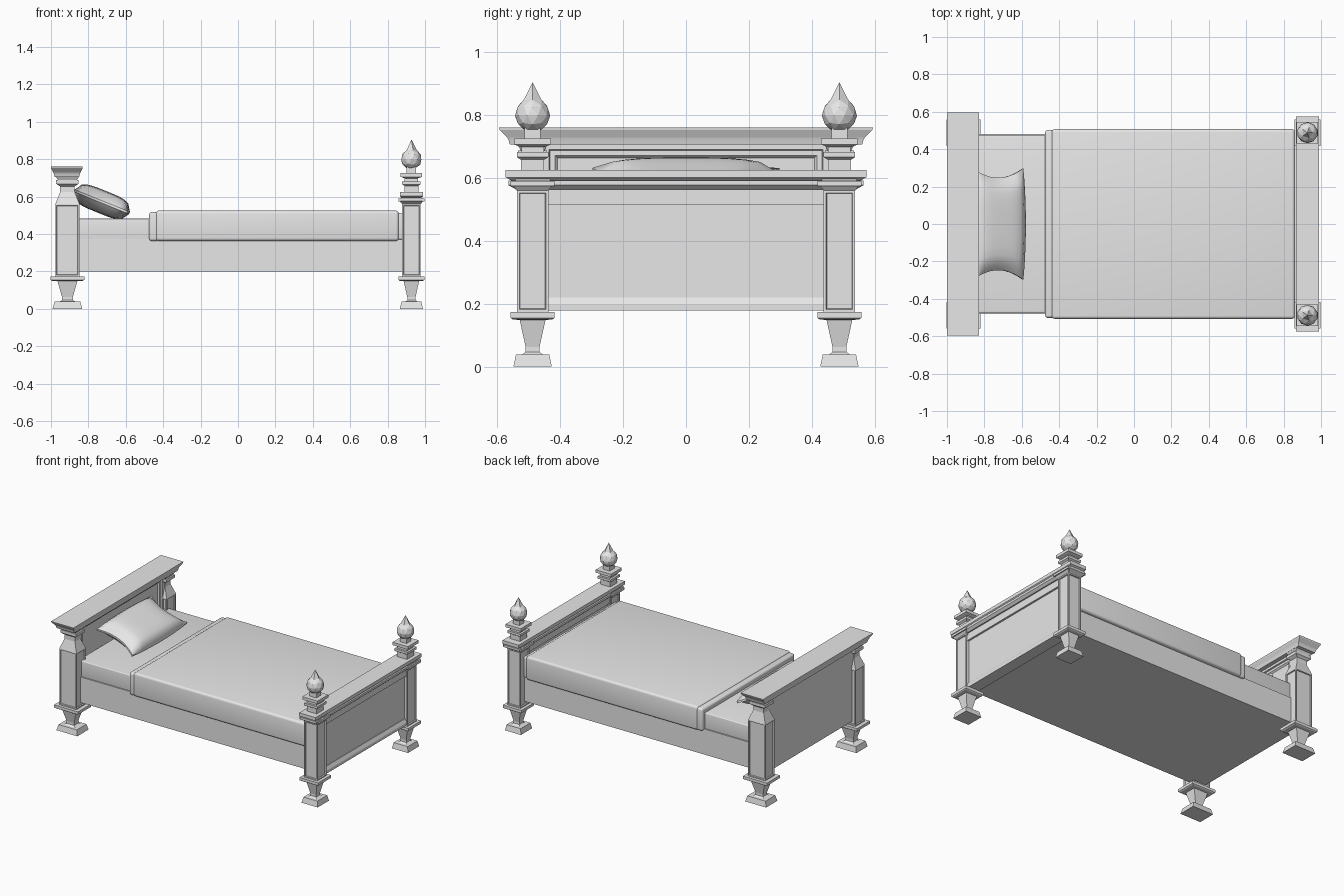
import bpy, bmesh, math
from mathutils import Matrix, Vector

cube = bpy.data.objects.get("Cube")
if cube:
    bpy.data.objects.remove(cube, do_unlink=True)

GREY = (0.8, 0.8, 0.8, 1)
grey = bpy.data.materials.new("plain grey")
grey.use_nodes = True
grey.diffuse_color = GREY
grey.node_tree.nodes["Principled BSDF"].inputs["Base Color"].default_value = GREY


def finish(bm, name, smooth=False):
    bmesh.ops.recalc_face_normals(bm, faces=bm.faces)
    mesh = bpy.data.meshes.new(name)
    bm.to_mesh(mesh)
    bm.free()
    mesh.materials.append(grey)
    obj = bpy.data.objects.new(name, mesh)
    bpy.context.collection.objects.link(obj)
    if smooth:
        bpy.ops.object.select_all(action="DESELECT")
        bpy.context.view_layer.objects.active = obj
        obj.select_set(True)
        bpy.ops.object.shade_smooth_by_angle(angle=math.radians(40))
    return obj


def loft(sections, cx=0, cy=0):
    """Stack of rectangles, each (z, half x, half y)."""
    bm = bmesh.new()
    rings = [[bm.verts.new((cx + sx * hx, cy + sy * hy, z))
              for sx, sy in ((-1, -1), (1, -1), (1, 1), (-1, 1))]
             for z, hx, hy in sections]
    for a, b in zip(rings, rings[1:]):
        for i in range(4):
            j = (i + 1) % 4
            bm.faces.new((a[i], a[j], b[j], b[i]))
    bm.faces.new(rings[0][::-1])
    bm.faces.new(rings[-1])
    bmesh.ops.recalc_face_normals(bm, faces=bm.faces)
    return bm


def box(name, x, y, z, bevel=0.0):
    bm = loft([(z[0], (x[1] - x[0]) / 2, (y[1] - y[0]) / 2),
               (z[1], (x[1] - x[0]) / 2, (y[1] - y[0]) / 2)],
              (x[0] + x[1]) / 2, (y[0] + y[1]) / 2)
    if bevel:
        bmesh.ops.bevel(bm, geom=bm.edges[:], offset=bevel, segments=4,
                        profile=0.5, affect="EDGES")
    return finish(bm, name, bevel > 0)


def post(name, cx, cy, sections, wide):
    """Square post; wide stretches it along x, long shaft faces get panels."""
    bm = loft([(z, h * wide, h) for z, h in sections], cx, cy)
    shaft = [f for f in bm.faces if abs(f.normal.z) < 0.1
             and max(v.co.z for v in f.verts) - min(v.co.z for v in f.verts) > 0.3]
    bmesh.ops.inset_individual(bm, faces=shaft, thickness=0.011, depth=0)
    bmesh.ops.inset_individual(bm, faces=shaft, thickness=0.003, depth=-0.007)
    return finish(bm, name)


HEAD_X, FOOT_X, POST_Y = -0.912, 0.927, 0.488
LEG = [(0, 0.061), (0.038, 0.053), (0.038, 0.034), (0.046, 0.022), (0.062, 0.022),
       (0.148, 0.041), (0.15, 0.063), (0.155, 0.07), (0.174, 0.07), (0.174, 0.05),
       (0.56, 0.05)]
HEAD_TOP = [(0.625, 0.03), (0.655, 0.03), (0.668, 0.046), (0.688, 0.046),
            (0.688, 0.038), (0.71, 0.05)]
FOOT_TOP = [(0.575, 0.062), (0.575, 0.07), (0.59, 0.07), (0.59, 0.055), (0.625, 0.055),
            (0.625, 0.037), (0.658, 0.037), (0.666, 0.05), (0.682, 0.05), (0.682, 0.036),
            (0.698, 0.036), (0.706, 0.058), (0.726, 0.058), (0.726, 0.025), (0.76, 0.025)]

for side, sign in (("left", 1), ("right", -1)):
    post("head_post_" + side, HEAD_X, sign * POST_Y, LEG + HEAD_TOP, 1.3)
    post("foot_post_" + side, FOOT_X, sign * POST_Y, LEG + FOOT_TOP, 1.0)

    # Faceted bud finial drawn up to a point
    bm = bmesh.new()
    bmesh.ops.create_icosphere(bm, subdivisions=2, radius=1)
    for v in bm.verts:
        tip = v.co.z > 0.95
        rise = 0.107 if tip else 0.06 if v.co.z > 0 else 0.052
        v.co = Vector((FOOT_X + v.co.x * 0.056, sign * POST_Y + v.co.y * 0.056,
                       0.798 + v.co.z * rise))
    finish(bm, "finial_" + side)

# Footboard: thin panel between rails, moulded cap on top
box("footboard_panel", (0.903, 0.951), (-0.46, 0.46), (0.18, 0.57))
box("footboard_top_rail", (0.89, 0.964), (-0.46, 0.46), (0.515, 0.57))
finish(loft([(0.178, 0.04, 0.46), (0.197, 0.04, 0.46), (0.22, 0.028, 0.46)], FOOT_X),
       "footboard_bottom_rail")
finish(loft([(0.563, 0.045, 0.54), (0.577, 0.061, 0.565), (0.592, 0.061, 0.565),
             (0.592, 0.05, 0.555), (0.602, 0.062, 0.574), (0.625, 0.062, 0.574)], FOOT_X),
       "footboard_cap")

# Headboard with a stepped recess facing the mattress, and a flared crown
bm = loft([(0.2, 0.035, 0.46), (0.715, 0.035, 0.46)], HEAD_X)
front = [f for f in bm.faces if f.normal.x > 0.9]
for thick, depth in ((0.035, 0), (0.004, -0.01), (0.022, 0), (0.012, -0.01)):
    bmesh.ops.inset_region(bm, faces=front, thickness=thick, depth=depth)
finish(bm, "headboard_panel")
finish(loft([(0.706, 0.066, 0.56), (0.722, 0.07, 0.565), (0.728, 0.072, 0.568),
             (0.752, 0.084, 0.592), (0.76, 0.085, 0.595)], -0.915), "headboard_crown")

# Base, mattress and cover
box("bed_base", (-0.94, 0.92), (-0.482, 0.482), (0.2, 0.375))
box("mattress", (-0.88, 0.9), (-0.474, 0.474), (0.37, 0.482), 0.006)
box("blanket", (-0.44, 0.86), (-0.507, 0.507), (0.363, 0.525), 0.016)
box("blanket_end", (0.84, 0.885), (-0.498, 0.498), (0.37, 0.512), 0.01)
box("blanket_fold", (-0.475, -0.424), (-0.502, 0.502), (0.363, 0.517), 0.014)

# Pillow: puffed grid with pinched sides, leaning on the headboard
bm = bmesh.new()
bmesh.ops.create_cube(bm, size=2)
bmesh.ops.subdivide_edges(bm, edges=bm.edges[:], cuts=11, use_grid_fill=True)
for v in bm.verts:
    u, w, t = v.co
    puff = (max(0, 1 - u ** 4) * max(0, 1 - w ** 4)) ** 0.5
    v.co = Vector((u * 0.145 * (1 + 0.1 * (1 - w * w)),
                   w * 0.298 * (1 - 0.17 * (1 - u * u)),
                   t * (0.006 + 0.056 * puff)))
lean = Matrix.Translation((-0.728, 0, 0.572)) @ Matrix.Rotation(math.radians(22), 4, "Y")
bmesh.ops.transform(bm, matrix=lean, verts=bm.verts)
finish(bm, "pillow", True)
